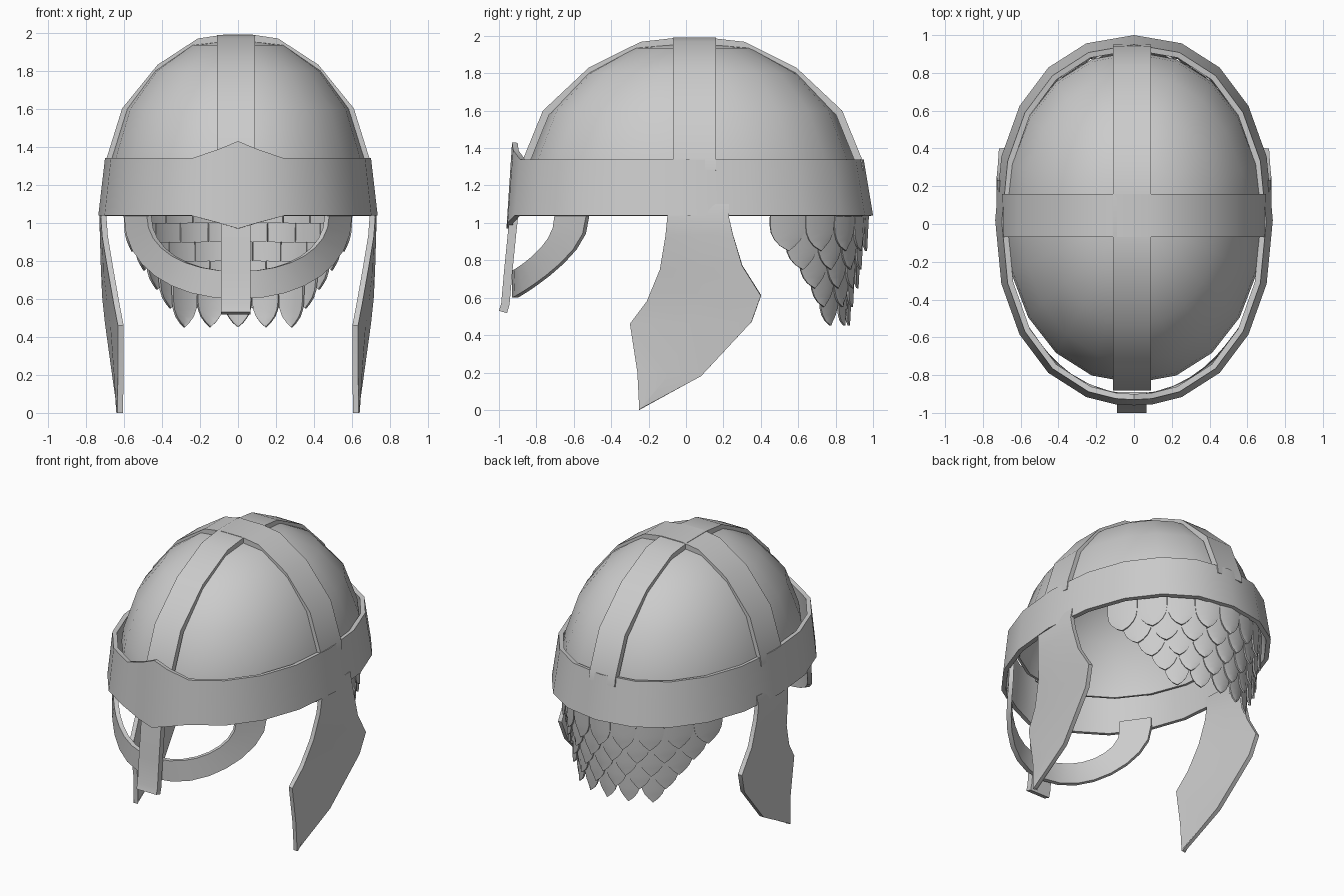
import bpy, bmesh, math
from mathutils import Vector

if "Cube" in bpy.data.objects:
    bpy.data.objects.remove(bpy.data.objects["Cube"])


def sheet(name, grids, thick, closed=False, mirror=False, angle=40):
    """Skin grids of points, face them outward, thicken inward, smooth by angle."""
    bm = bmesh.new()
    for rows in grids:
        vs = [[bm.verts.new(p) for p in r] for r in rows]
        n = len(rows[0])
        for a, b in zip(vs, vs[1:]):
            for i in range(n if closed else n - 1):
                j = (i + 1) % n
                bm.faces.new((a[i], a[j], b[j], b[i]))
    bmesh.ops.remove_doubles(bm, verts=bm.verts, dist=1e-5)
    bmesh.ops.dissolve_degenerate(bm, edges=bm.edges, dist=1e-5)
    bm.normal_update()
    out = sum(f.normal.dot(f.calc_center_median() - Vector((0, 0, 1))) * f.calc_area() for f in bm.faces)
    if out < 0:
        bmesh.ops.reverse_faces(bm, faces=bm.faces)
    me = bpy.data.meshes.new(name)
    bm.to_mesh(me)
    bm.free()
    ob = bpy.data.objects.new(name, me)
    bpy.context.collection.objects.link(ob)
    s = ob.modifiers.new("thickness", 'SOLIDIFY')
    s.thickness, s.offset = thick, -1
    if mirror:
        ob.modifiers.new("mirror", 'MIRROR')
    bpy.ops.object.select_all(action='DESELECT')
    ob.select_set(True)
    bpy.context.view_layer.objects.active = ob
    bpy.ops.object.convert(target='MESH')
    bpy.ops.object.shade_smooth_by_angle(angle=math.radians(angle))
    return ob


def oval(deg, rx, ry, cy, z, n=2.2):
    """Point on a slightly squared oval."""
    c, s = math.cos(math.radians(deg)), math.sin(math.radians(deg))
    k = lambda v: math.copysign(abs(v) ** (2 / n), v) if abs(v) > 1e-6 else 0
    return (rx * k(c), cy + ry * k(s), z)


# Dome shell, 20 sides
ring = [i * 18 for i in range(20)]
dome = [(1.015, 1.25), (1, 1.34), (.88, 1.6), (.66, 1.8), (.37, 1.935), (.13, 1.955), (0, 1.957)]
sheet("dome", [[[oval(a, .675 * r, .865 * r, .035, z, 2.1) for a in ring] for r, z in dome]],
      .02, closed=True)

# Crossing straps over the dome
arch = [(.99, 1.28), (.98, 1.34), (.865, 1.6), (.6, 1.83), (.3, 1.968), (.11, 1.988)]
path = [(-r, z) for r, z in arch] + [(r, z) for r, z in reversed(arch)]
sheet("front_back_strap", [[[(x, .035 + .925 * r, z) for x in (-.11, -.01, .09)] for r, z in path]], .04)
sheet("side_strap", [[[(.705 * r, y, z + .002) for y in (-.07, .045, .16)] for r, z in path]], .04)

# Brow band with a pointed front
band_angles = sorted(ring + [263.5, 276.5])
peak = {270: (.09, -.07), 263.5: (.05, -.04), 276.5: (.05, -.04)}
top, bottom = [], []
for a in band_angles:
    up, down = peak.get(a, (0, 0))
    top.append(oval(a, .70, .94, .01, 1.34 + up))
    bottom.append(oval(a, .735, .98, .02, 1.04 + down))
sheet("brow_band", [[bottom, top]], .03, closed=True)

# Nose guard
nose = [(-.935, 1.1), (-.95, .97), (-.972, .75), (-.988, .57), (-1.0, .53)]
sheet("nose_guard", [[[(x, y, z) for x in (-.09, .065)] for y, z in nose]], .045)


# Eye guards: one curved strip following the brow oval
def on_face(x, z):
    return (x, -.01 - .92 * math.sqrt(1 - (x / .73) ** 2), z)


rows = []
for i in range(17):
    a = math.pi * i / 16
    c, s = math.cos(a), math.sin(a)
    c2, s2 = math.copysign(abs(c) ** .92, c), abs(s) ** .92
    rows.append([on_face(.60 * c2, 1.04 - .44 * s2), on_face(.48 * c2, 1.04 - .295 * s2)])
rows.insert(0, [on_face(.60, 1.1), on_face(.48, 1.1)])
rows.append([on_face(-.60, 1.1), on_face(-.48, 1.1)])
sheet("eye_guards", [rows], .03)

# Cheek plates: front and back edge of each row as (x, y, z)
cheek = [((.712, -.10, 1.1), (.712, .23, 1.1)), ((.722, -.10, 1.03), (.725, .23, 1.03)),
         ((.715, -.11, .93), (.727, .25, .94)), ((.685, -.14, .75), (.722, .30, .77)),
         ((.655, -.21, .58), (.715, .40, .61)), ((.632, -.30, .46), (.70, .35, .47)),
         ((.632, -.26, .2), (.66, .08, .18)), ((.635, -.25, 0), (.635, -.245, .005))]
cheek_rows = []
for f, b in cheek:
    f, b = Vector(f), Vector(b)
    cheek_rows.append([f, f.lerp(b, .5) + Vector((.006, 0, 0)), b])
sheet("cheek_plate", [cheek_rows], .03, mirror=True)

# Neck guard: five overlapping rows of pointed scales
STEP, HEIGHT = 14, .25
outline = [(0, .49), (.45, .49), (.62, .455), (.77, .36), (.9, .2), (1, 0)]
scales = []
for row in range(5):
    tip = .85 - .1 * row
    count = 9 - row
    for k in range(count):
        mid = (k - (count - 1) / 2) * STEP
        grid = []
        for v, half in outline:
            z = tip + HEIGHT * (1 - v)
            r = 1 - .14 * (1.04 - z) / .6 - .045 * (1 - v)
            line = []
            for u in (-half, 0, half):
                a = math.radians(mid + u * STEP)
                q = r + (.012 if u == 0 else 0)
                line.append((.70 * q * math.sin(a), .02 + .98 * q * math.cos(a), z))
            grid.append(line)
        scales.append(grid)
sheet("neck_scales", scales, .012)
